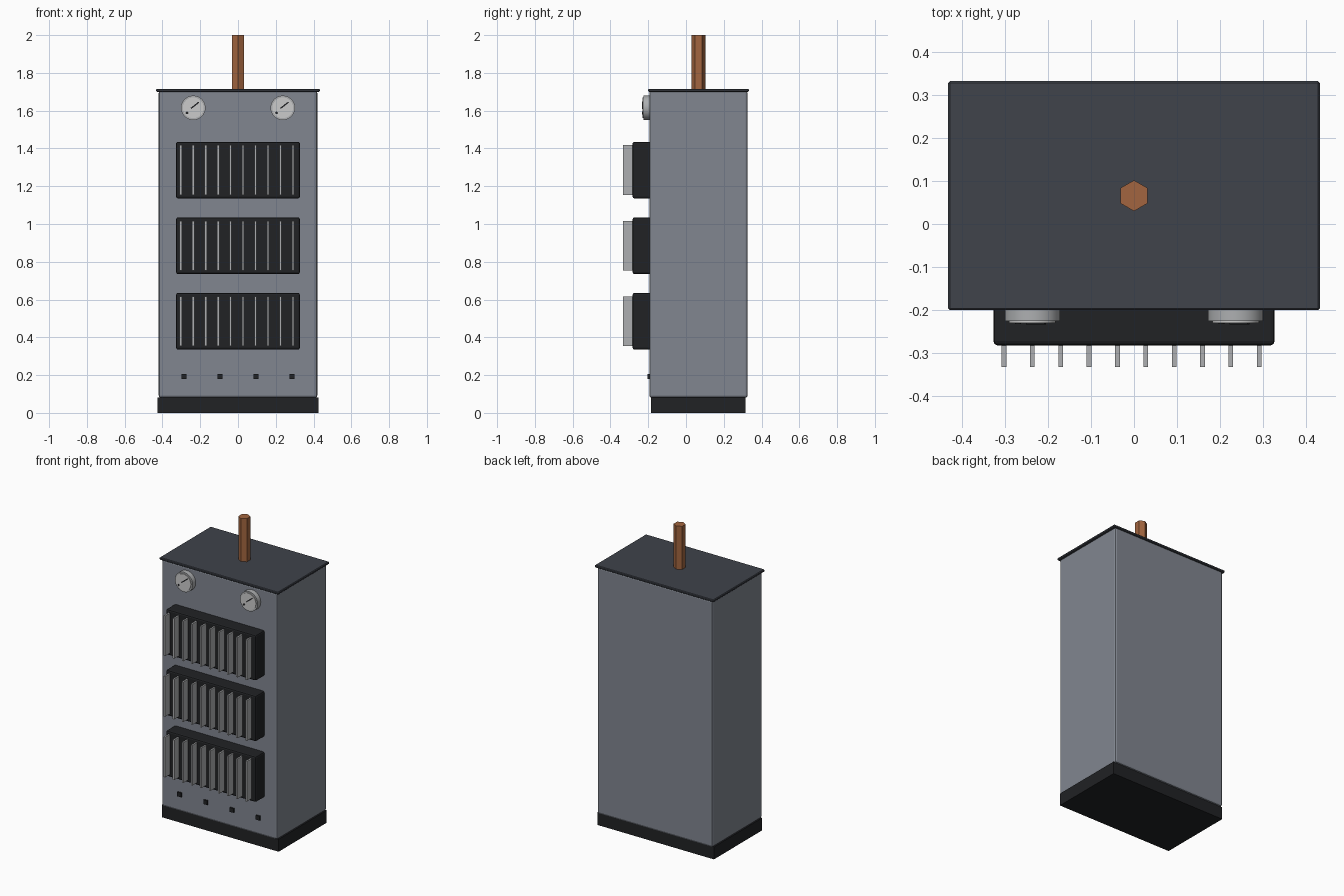
import bpy, math

if "Cube" in bpy.data.objects:
    bpy.data.objects.remove(bpy.data.objects["Cube"])

def material(name, rgb):
    m = bpy.data.materials.new(name)
    m.diffuse_color = (*rgb, 1)
    m.use_nodes = True
    m.node_tree.nodes["Principled BSDF"].inputs["Base Color"].default_value = m.diffuse_color
    return m

STEEL = material("painted_steel", (0.22, 0.24, 0.28))
DARK = material("dark_steel", (0.05, 0.056, 0.07))
BLACK = material("black", (0.015, 0.016, 0.018))
METAL = material("bare_metal", (0.42, 0.43, 0.44))
DIAL = material("dial_white", (0.6, 0.6, 0.6))
COPPER = material("copper", (0.36, 0.13, 0.05))

def box(name, lo, hi, mat, bevel=0, segments=1, tilt=0):
    centre = [(a + b) / 2 for a, b in zip(lo, hi)]
    bpy.ops.mesh.primitive_cube_add(size=1, location=centre, rotation=(0, tilt, 0))
    o = bpy.context.object
    o.name = name
    o.scale = [b - a for a, b in zip(lo, hi)]
    bpy.ops.object.transform_apply(location=False, rotation=False, scale=True)
    o.data.materials.append(mat)
    if bevel:
        b = o.modifiers.new("bevel", 'BEVEL')
        b.width, b.segments = bevel, segments
    return o

def disc(name, x, z, r, y0, y1, mat):
    # round part whose axis runs along y
    bpy.ops.mesh.primitive_cylinder_add(vertices=32, radius=r, depth=y1 - y0,
        location=(x, (y0 + y1) / 2, z), rotation=(math.pi / 2, 0, 0))
    o = bpy.context.object
    o.name = name
    o.data.materials.append(mat)
    bpy.ops.object.shade_smooth_by_angle()

FRONT = -0.194

# Cabinet: plinth, body and lid
box("plinth", (-0.425, -0.184, 0), (0.425, 0.316, 0.082), BLACK)
box("cabinet_body", (-0.42, FRONT, 0.08), (0.42, 0.326, 1.705), STEEL, 0.012, 2)
box("lid", (-0.433, -0.201, 1.70), (0.433, 0.333, 1.716), DARK, 0.004)

# Hexagonal copper rod
bpy.ops.mesh.primitive_cylinder_add(vertices=6, radius=0.036, depth=0.30,
                                    location=(0, 0.066, 1.85))
rod = bpy.context.object
rod.name = "copper_rod"
rod.data.materials.append(COPPER)

# Three heat sink blocks, each with ten fins
for row, z in enumerate((0.485, 0.885, 1.285)):
    box(f"heat_sink_block_{row}", (-0.328, -0.283, z - 0.15),
        (0.328, FRONT + 0.01, z + 0.15), BLACK, 0.01, 2)
    for i in range(10):
        x = -0.303 + i * 0.0661
        box(f"fin_{row}_{i}", (x - 0.0055, -0.333, z - 0.132),
            (x + 0.0055, -0.275, z + 0.132), METAL)

# Two gauges with stepped dial, needle and stop mark
for side, x in (("left", -0.237), ("right", 0.237)):
    z = 1.615
    disc(f"gauge_rim_{side}", x, z, 0.065, -0.226, FRONT + 0.01, METAL)
    disc(f"gauge_face_{side}", x, z, 0.055, -0.231, -0.22, DIAL)
    tilt = -math.radians(38)
    box(f"needle_{side}", (x - 0.018, -0.234, z + 0.010),
        (x + 0.036, -0.228, z + 0.017), BLACK, tilt=tilt)
    disc(f"stop_mark_{side}", x - 0.033, z - 0.027, 0.007, -0.233, -0.228, BLACK)

# Row of small square sockets along the bottom
for i in range(4):
    x = -0.286 + i * 0.1907
    box(f"socket_{i}", (x - 0.014, -0.204, 0.179), (x + 0.014, FRONT + 0.01, 0.207), BLACK)
